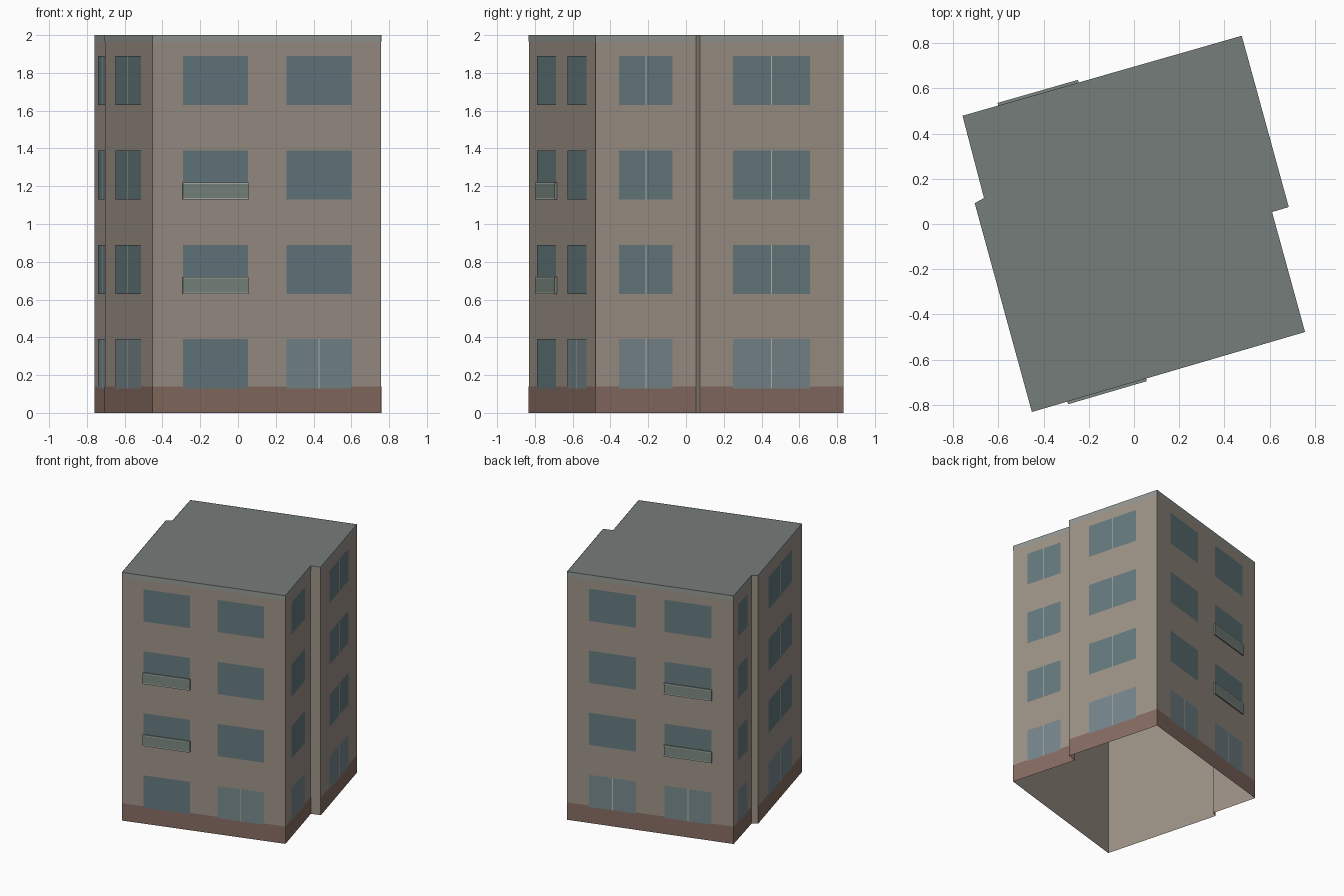
import bpy
from mathutils import Vector

if "Cube" in bpy.data.objects:
    bpy.data.objects.remove(bpy.data.objects["Cube"])

HEIGHT = 2.0
FLOOR = 0.5
# Footprint, counter-clockwise from the front left corner
PLAN = [Vector(p) for p in [(-0.452, -0.832), (0.757, -0.478), (0.611, 0.053), (0.685, 0.075),
                            (0.477, 0.833), (-0.759, 0.479), (-0.664, 0.115), (-0.705, 0.092)]]
FRONT, RIGHT_FRONT, RIGHT_BACK, BACK, LEFT_BACK, LEFT_FRONT = 0, 1, 3, 4, 5, 7
SIDES = (RIGHT_FRONT, RIGHT_BACK, LEFT_BACK, LEFT_FRONT)


def material(name, rgb):
    m = bpy.data.materials.new(name)
    m.diffuse_color = (*rgb, 1)
    m.use_nodes = True
    m.node_tree.nodes["Principled BSDF"].inputs["Base Color"].default_value = m.diffuse_color
    return m


def build(name, polys, rgb):
    """One object from a list of separate polygons."""
    verts, faces = [], []
    for poly in polys:
        faces.append(range(len(verts), len(verts) + len(poly)))
        verts += [tuple(v) for v in poly]
    me = bpy.data.meshes.new(name)
    me.from_pydata(verts, [], [list(f) for f in faces])
    me.materials.append(material(name, rgb))
    ob = bpy.data.objects.new(name, me)
    bpy.context.collection.objects.link(ob)
    return ob


def point(wall, t, z, out=0.0):
    """Point on a wall at fraction t and height z, pushed outward."""
    a, b = PLAN[wall], PLAN[(wall + 1) % len(PLAN)]
    d = (b - a).normalized()
    p = a.lerp(b, t) + Vector((d.y, -d.x)) * out
    return (p.x, p.y, z)


def panel(wall, t0, t1, z0, z1, out=0.0):
    return [point(wall, t0, z0, out), point(wall, t1, z0, out),
            point(wall, t1, z1, out), point(wall, t0, z1, out)]


def box(wall, t0, t1, z0, z1, out):
    """Box standing out from a wall, open at the wall side."""
    a, b = panel(wall, t0, t1, z0, z1), panel(wall, t0, t1, z0, z1, out)
    return [b] + [[a[i], a[(i + 1) % 4], b[(i + 1) % 4], b[i]] for i in range(4)]


# Shell: walls with an open underside, flat roof
build("walls", [panel(w, 0, 1, 0, HEIGHT) for w in range(len(PLAN))], (0.34, 0.29, 0.245))
build("roof", [[(p.x, p.y, HEIGHT) for p in PLAN]], (0.18, 0.205, 0.195))

# Brick plinth and roof-edge band on the six main walls
main = (FRONT, BACK) + SIDES
build("plinth", [panel(w, 0, 1, 0, 0.14, 0.002) for w in main], (0.24, 0.15, 0.12))
build("roof_band", [panel(w, 0, 1, 1.965, HEIGHT, 0.002) for w in main], (0.29, 0.32, 0.30))

# Windows: two per floor on front and back, one per floor on each side section
upper, ground, mullions = [], [], []
for floor in range(4):
    z0, z1 = floor * FLOOR + 0.13, floor * FLOOR + 0.39
    bays = [(w, t0, t0 + 0.284) for w in (FRONT, BACK) for t0 in (0.132, 0.586)]
    bays += [(w, 0.23, 0.765) for w in SIDES]
    for w, t0, t1 in bays:
        plain = w == FRONT and t0 < 0.5
        (ground if floor == 0 and not plain else upper).append(panel(w, t0, t1, z0, z1, 0.003))
        if w in SIDES or (floor == 0 and not plain):
            length = (PLAN[(w + 1) % len(PLAN)] - PLAN[w]).length
            mid, half = (t0 + t1) / 2, 0.003 / length
            mullions.append(panel(w, mid - half, mid + half, z0, z1, 0.004))
build("upper_windows", upper, (0.13, 0.195, 0.21))
build("ground_windows", ground, (0.185, 0.245, 0.265))
build("window_mullions", mullions, (0.50, 0.50, 0.46))

# Shallow balconies with light rails on the middle floors
glass, rails = [], []
for w, t0 in ((FRONT, 0.130), (BACK, 0.584)):
    for floor in (1, 2):
        z = floor * FLOOR + 0.13
        t1 = t0 + 0.288
        glass += box(w, t0, t1, z, z + 0.09, 0.012)
        for zr in (z, z + 0.082):
            rails.append(panel(w, t0, t1, zr, zr + 0.008, 0.013))
build("balcony_panels", glass, (0.20, 0.245, 0.22))
build("balcony_rails", rails, (0.42, 0.44, 0.40))
